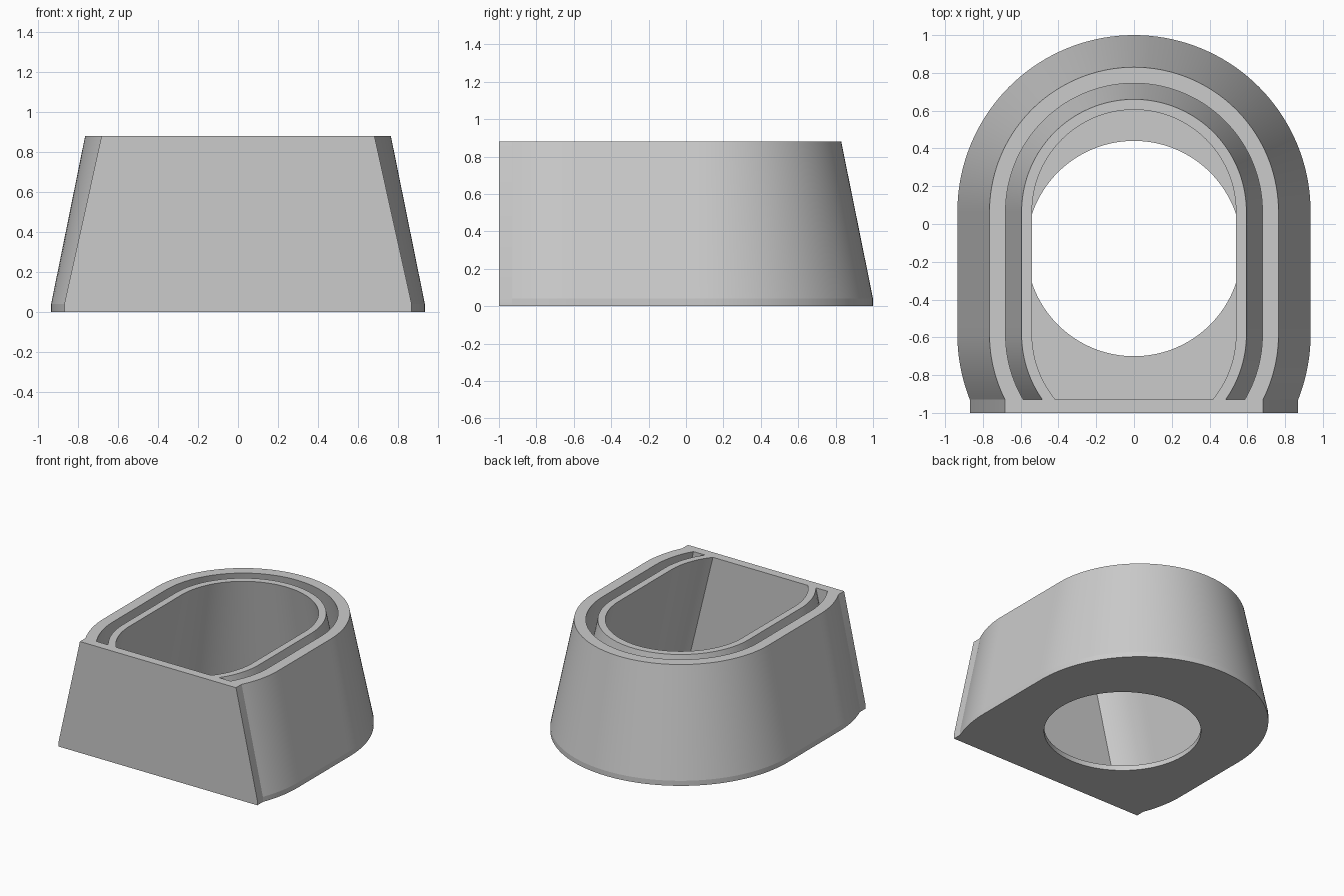
import bpy, bmesh
from math import sin, cos, asin, pi, atan2, radians

if "Cube" in bpy.data.objects:
    bpy.data.objects.remove(bpy.data.objects["Cube"], do_unlink=True)

HEIGHT, FLOOR, TAPER = 0.88, 0.04, 0.17
BACK_C, FRONT_C = 0.065, -0.585        # centres of the two end arcs
CUT, FRONT = -0.93, -1.0               # back and front of the flat plate
HOLE_R, HOLE_Y = 0.57, -0.13
BASE_R = 0.935

grey = bpy.data.materials.new("plain grey")
grey.use_nodes = True
colour = (0.6, 0.6, 0.6, 1)
grey.diffuse_color = colour
grey.node_tree.nodes["Principled BSDF"].inputs["Base Color"].default_value = colour


def finish(name, bm):
    bmesh.ops.recalc_face_normals(bm, faces=bm.faces)
    mesh = bpy.data.meshes.new(name)
    bm.to_mesh(mesh)
    bm.free()
    mesh.materials.append(grey)
    obj = bpy.data.objects.new(name, mesh)
    bpy.context.collection.objects.link(obj)
    bpy.ops.object.select_all(action="DESELECT")
    obj.select_set(True)
    bpy.context.view_layer.objects.active = obj
    bpy.ops.object.shade_smooth_by_angle(angle=radians(30))


def outline(r):
    """Open U shape from the right front end, round the back, to the left."""
    end = asin((FRONT_C - CUT) / r)
    arc = [(r * cos(pi * i / 72), BACK_C + r * sin(pi * i / 72)) for i in range(73)]
    front = [(r * cos(end * i / 12), FRONT_C - r * sin(end * i / 12)) for i in range(12, -1, -1)]
    side = [(r, FRONT_C + (BACK_C - FRONT_C) * i / 16) for i in range(1, 16)]
    right = front + side
    return right + arc + [(-x, y) for x, y in reversed(right)]


def add_loop(bm, points, z):
    return [bm.verts.new((x, y, z)) for x, y in points]


def bridge(bm, a, b, closed=False):
    n = len(a)
    for i in range(n if closed else n - 1):
        j = (i + 1) % n
        bm.faces.new((a[i], a[j], b[j], b[i]))


def wall(name, outer, inner):
    """Leaning U-shaped wall; radii are given at the rim."""
    bm = bmesh.new()
    section = [(outer + TAPER, FLOOR), (outer, HEIGHT), (inner, HEIGHT), (inner + TAPER, FLOOR)]
    loops = [add_loop(bm, outline(r), z) for r, z in section]
    for a, b in zip(loops, loops[1:] + loops[:1]):
        bridge(bm, a, b)
    for end in (0, -1):
        bm.faces.new([loop[end] for loop in loops])
    finish(name, bm)


# Double wall with a groove between
wall("outer_wall", BASE_R - TAPER, 0.68)
wall("inner_wall", 0.595, 0.54)

# Floor with a round hole
bm = bmesh.new()
edge = outline(BASE_R)
x0 = edge[-1][0]
edge += [(x0 - 2 * x0 * i / 48, CUT) for i in range(1, 48)]
angles = [atan2(y - HOLE_Y, x) for x, y in edge]
rim = [(HOLE_R * cos(a), HOLE_Y + HOLE_R * sin(a)) for a in angles]
loops = [add_loop(bm, p, z) for p, z in ((edge, 0), (edge, FLOOR), (rim, FLOOR), (rim, 0))]
for a, b in zip(loops, loops[1:] + loops[:1]):
    bridge(bm, a, b, closed=True)
finish("floor", bm)

# Flat front plate
bm = bmesh.new()
low, top = outline(BASE_R)[0][0], outline(BASE_R - TAPER)[0][0]
half = [(low, 0), (low, FLOOR), (top, HEIGHT)]
shape = half + [(-x, z) for x, z in reversed(half)]
faces = [[bm.verts.new((x, y, z)) for x, z in shape] for y in (FRONT, CUT)]
bridge(bm, *faces, closed=True)
for f in faces:
    bm.faces.new(f)
finish("front_plate", bm)
